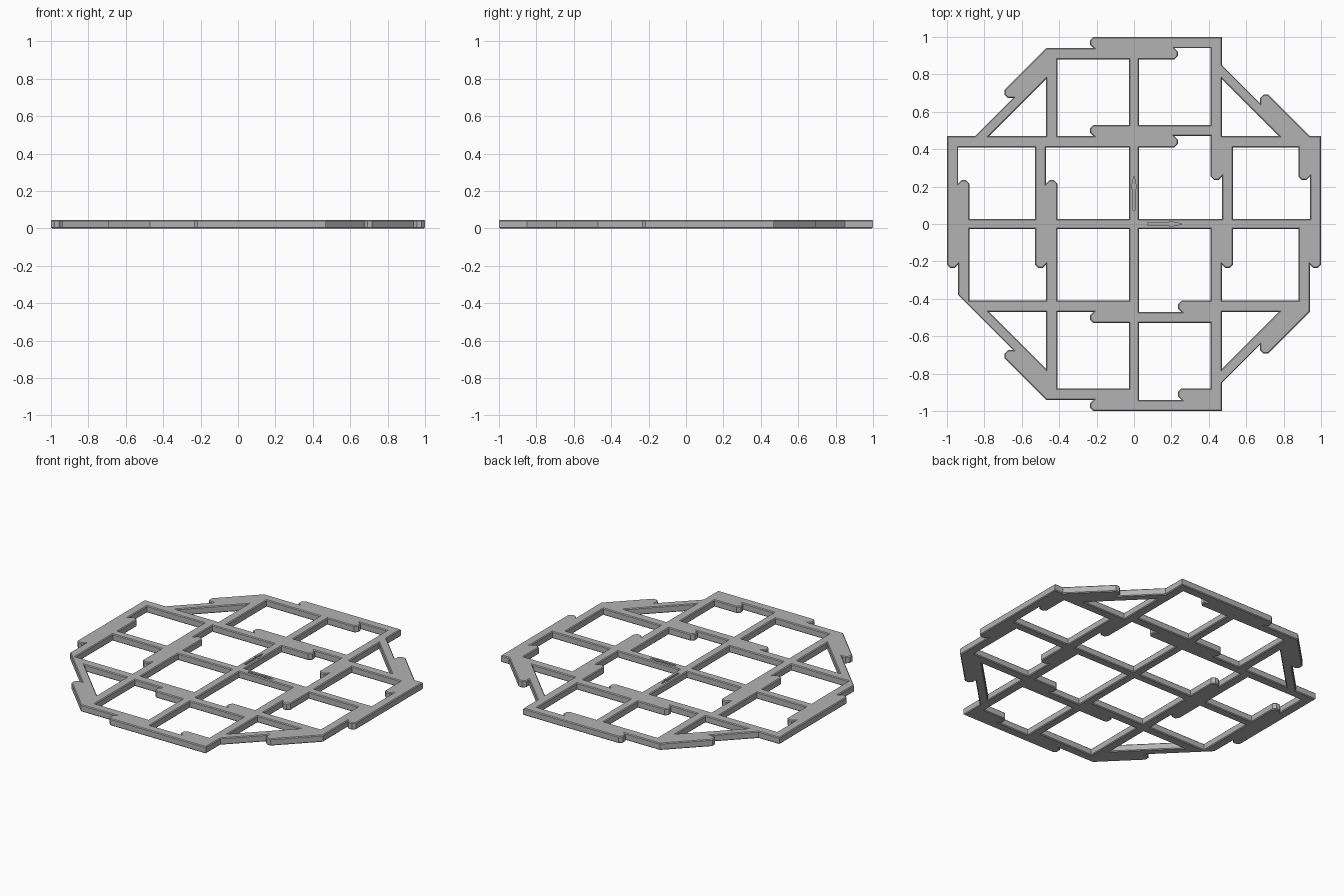
import bpy
import bmesh
from mathutils import Vector

if "Cube" in bpy.data.objects:
    bpy.data.objects.remove(bpy.data.objects["Cube"], do_unlink=True)

# Lattice lines, measured from the centre and shared by all four sides
BAR = 0.027                              # half width of the two centre bars
IN, MID, OUT = 0.41, 0.47, 0.53          # doubled inner rails
R_IN, R_MID, EDGE = 0.88, 0.94, 1.0      # doubled outer rails
TIP = 0.235                              # where an overlapping bar ends
HOLE_DIAG, BAR_DIAG = 1.245, 1.32        # x + y along the corner braces
BRACE_IN, BRACE_OUT = 0.66, 0.705        # end of the thick half of a brace
HEIGHT, CHAMFER, HOOK, ENGRAVE = 0.045, 0.005, 0.018, 0.01

N, S, E, W = (0, 1), (0, -1), (1, 0), (-1, 0)
NE, SE = (1, 1), (1, -1)


def tip(x0, y0, x1, y1, into):
    """End face of an overlapping bar: clipped corner and small undercut."""
    p, q = Vector((x0, y0)), Vector((x1, y1))
    t = Vector(into).normalized() * HOOK
    d = (q - p).normalized() * HOOK
    return [p + t, p + d, q - d, q + t]


def oriented(points, ccw):
    pts = [Vector(p) for p in points]
    area = sum(a.cross(b) for a, b in zip(pts, pts[1:] + pts[:1]))
    return pts if (area > 0) == ccw else pts[::-1]


def inset(pts, dist):
    """Mitred offset to the left of the walking direction."""
    out = []
    for i, p in enumerate(pts):
        a = (p - pts[i - 1]).normalized()
        b = (pts[(i + 1) % len(pts)] - p).normalized()
        na, nb = Vector((-a.y, a.x)), Vector((-b.y, b.x))
        out.append(p + (na + nb) * dist / (1 + na.dot(nb)))
    return out


# Outer outline
outline = [
    (MID, EDGE), *tip(-TIP, EDGE, -TIP, R_MID, E),
    (-MID, R_MID), *tip(-BRACE_OUT, BRACE_OUT, -BRACE_IN, BRACE_IN, NE),
    (MID - BAR_DIAG, MID), (-EDGE, MID), *tip(-EDGE, -TIP, -R_MID, -TIP, N),
    (-R_MID, R_MID - BAR_DIAG), *tip(-BRACE_IN, -BRACE_IN, -BRACE_OUT, -BRACE_OUT, SE),
    (-MID, -R_MID), *tip(-TIP, -R_MID, -TIP, -EDGE, E),
    (MID, -EDGE), (MID, MID - BAR_DIAG),
    *tip(BRACE_IN, -BRACE_IN, BRACE_OUT, -BRACE_OUT, NE),
    (R_MID, -MID), *tip(R_MID, -TIP, EDGE, -TIP, N),
    (EDGE, MID), (R_MID, MID), *tip(BRACE_OUT, BRACE_OUT, BRACE_IN, BRACE_IN, SE),
    (MID, BAR_DIAG - MID),
]

# Openings: back row, middle rows, front row
holes = [
    [(-IN, R_IN), (-IN, MID), *tip(-TIP, MID, -TIP, OUT, E), (-BAR, OUT), (-BAR, R_IN)],
    [(BAR, OUT), (IN, OUT), (IN, R_MID), *tip(TIP, R_MID, TIP, R_IN, W), (BAR, R_IN)],
    [(-OUT, BAR), (-OUT, IN), (-R_MID, IN), *tip(-R_MID, TIP, -R_IN, TIP, S), (-R_IN, BAR)],
    [(-BAR, BAR), (-BAR, IN), (-MID, IN), *tip(-MID, TIP, -IN, TIP, S), (-IN, BAR)],
    [(BAR, BAR), (MID, BAR), *tip(MID, TIP, IN, TIP, N), (IN, MID),
     *tip(TIP, MID, TIP, IN, W), (BAR, IN)],
    [(OUT, BAR), (R_MID, BAR), *tip(R_MID, TIP, R_IN, TIP, N), (R_IN, IN), (OUT, IN)],
    [(-R_IN, -BAR), (-R_IN, -IN), (-MID, -IN), *tip(-MID, -TIP, -OUT, -TIP, N), (-OUT, -BAR)],
    [(-BAR, -BAR), (-IN, -BAR), (-IN, -IN), (-BAR, -IN)],
    [(BAR, -BAR), (IN, -BAR), (IN, -IN), *tip(TIP, -IN, TIP, -MID, E), (BAR, -MID)],
    [(R_IN, -BAR), (R_IN, -IN), (MID, -IN), *tip(MID, -TIP, OUT, -TIP, N), (OUT, -BAR)],
    [(-BAR, -R_IN), (-IN, -R_IN), (-IN, -MID), *tip(-TIP, -MID, -TIP, -OUT, E), (-BAR, -OUT)],
    [(BAR, -OUT), (IN, -OUT), (IN, -R_IN), *tip(TIP, -R_IN, TIP, -R_MID, E), (BAR, -R_MID)],
]
# Corner triangles
leg = HOLE_DIAG - MID
for sx in (-1, 1):
    for sy in (-1, 1):
        holes.append([(sx * MID, sy * MID), (sx * leg, sy * MID), (sx * MID, sy * leg)])

# Engraved direction arrows
arrow = [(0.075, -0.007), (0.19, -0.007), (0.19, -0.014), (0.26, 0),
         (0.19, 0.014), (0.19, 0.007), (0.075, 0.007)]
arrows = [arrow, [(y, x) for x, y in arrow]]

bm = bmesh.new()


def ring(pts, z):
    verts = [bm.verts.new((p.x, p.y, z)) for p in pts]
    edges = [bm.edges.new((v, verts[i - 1])) for i, v in enumerate(verts)]
    return verts, edges


def bridge(lower, upper):
    for i in range(len(lower)):
        bm.faces.new((lower[i - 1], lower[i], upper[i], upper[i - 1]))


def cap(edges, z):
    bmesh.ops.triangle_fill(bm, edges=edges, use_beauty=True, normal=(0, 0, z))


# Chamfered walls around the outline and every opening
bottom_edges, top_edges = [], []
for n, points in enumerate([outline] + holes):
    wall = oriented(points, n == 0)
    rim = inset(wall, CHAMFER)
    rings = [ring(rim, 0), ring(wall, CHAMFER),
             ring(wall, HEIGHT - CHAMFER), ring(rim, HEIGHT)]
    for low, high in zip(rings, rings[1:]):
        bridge(low[0], high[0])
    bottom_edges += rings[0][1]
    top_edges += rings[-1][1]

# Sunken arrow floors
for points in arrows:
    pts = oriented(points, False)
    floor, floor_edges = ring(pts, HEIGHT - ENGRAVE)
    lip, lip_edges = ring(pts, HEIGHT)
    bridge(floor, lip)
    cap(floor_edges, 1)
    top_edges += lip_edges

cap(bottom_edges, -1)
cap(top_edges, 1)
bmesh.ops.recalc_face_normals(bm, faces=bm.faces[:])

mesh = bpy.data.meshes.new("lattice_plate")
bm.to_mesh(mesh)
bm.free()
plate = bpy.data.objects.new("lattice_plate", mesh)
bpy.context.collection.objects.link(plate)

# Single grey material
grey = bpy.data.materials.new("mid_grey")
grey.use_nodes = True
colour = (0.45, 0.45, 0.45, 1)
grey.diffuse_color = colour
grey.node_tree.nodes["Principled BSDF"].inputs["Base Color"].default_value = colour
mesh.materials.append(grey)
